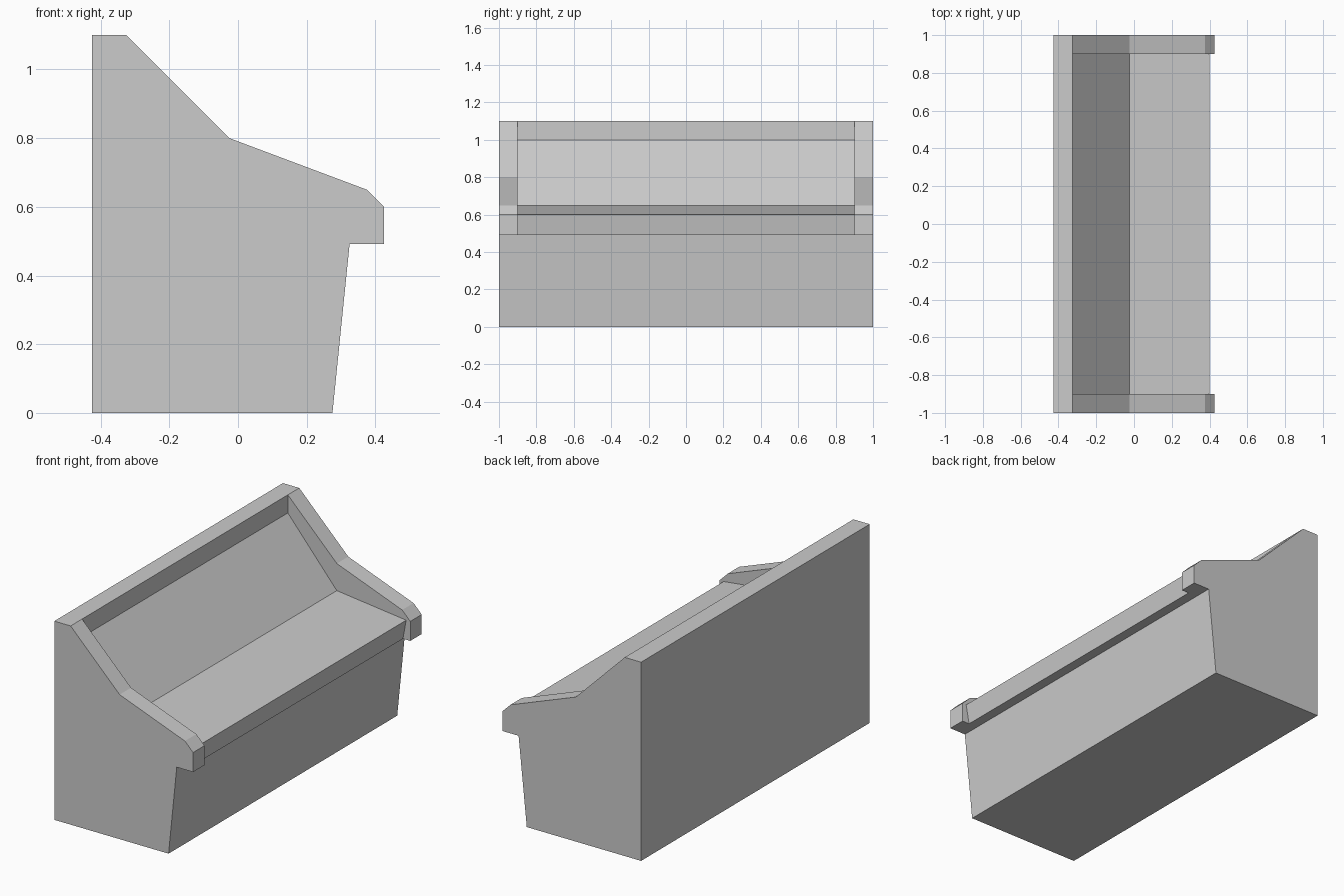
import bpy
import bmesh

if "Cube" in bpy.data.objects:
    bpy.data.objects.remove(bpy.data.objects["Cube"])


def extrude_profile(name, profile, y0, y1):
    """Make a closed solid by sweeping an (x, z) outline from y0 to y1."""
    bm = bmesh.new()
    face = bm.faces.new([bm.verts.new((x, y0, z)) for x, z in profile])
    res = bmesh.ops.extrude_face_region(bm, geom=[face])
    moved = [g for g in res["geom"] if isinstance(g, bmesh.types.BMVert)]
    bmesh.ops.translate(bm, verts=moved, vec=(0, y1 - y0, 0))
    bmesh.ops.recalc_face_normals(bm, faces=bm.faces)
    mesh = bpy.data.meshes.new(name)
    bm.to_mesh(mesh)
    bm.free()
    obj = bpy.data.objects.new(name, mesh)
    bpy.context.collection.objects.link(obj)
    return obj


LIP_Z = 0.492   # underside of the desk overhang
INNER = 0.9     # inner face of the side panels

# Shared lower body outline: back top, back bottom, front bottom, under the lip
base = [(-0.325, 1.1), (-0.425, 1.1), (-0.425, 0), (0.275, 0), (0.325, LIP_Z)]

# Side panels with raised rim and chamfered nose
panel = base + [(0.425, LIP_Z), (0.425, 0.6), (0.375, 0.65), (-0.025, 0.8)]
extrude_profile("side_panel_left", panel, -1.0, -INNER)
extrude_profile("side_panel_right", panel, INNER, 1.0)

# Console body with recessed sloping display and desk
body = base + [(0.38, LIP_Z), (0.4, 0.6), (-0.025, 0.65), (-0.325, 1.0)]
extrude_profile("console_body", body, -INNER, INNER)
